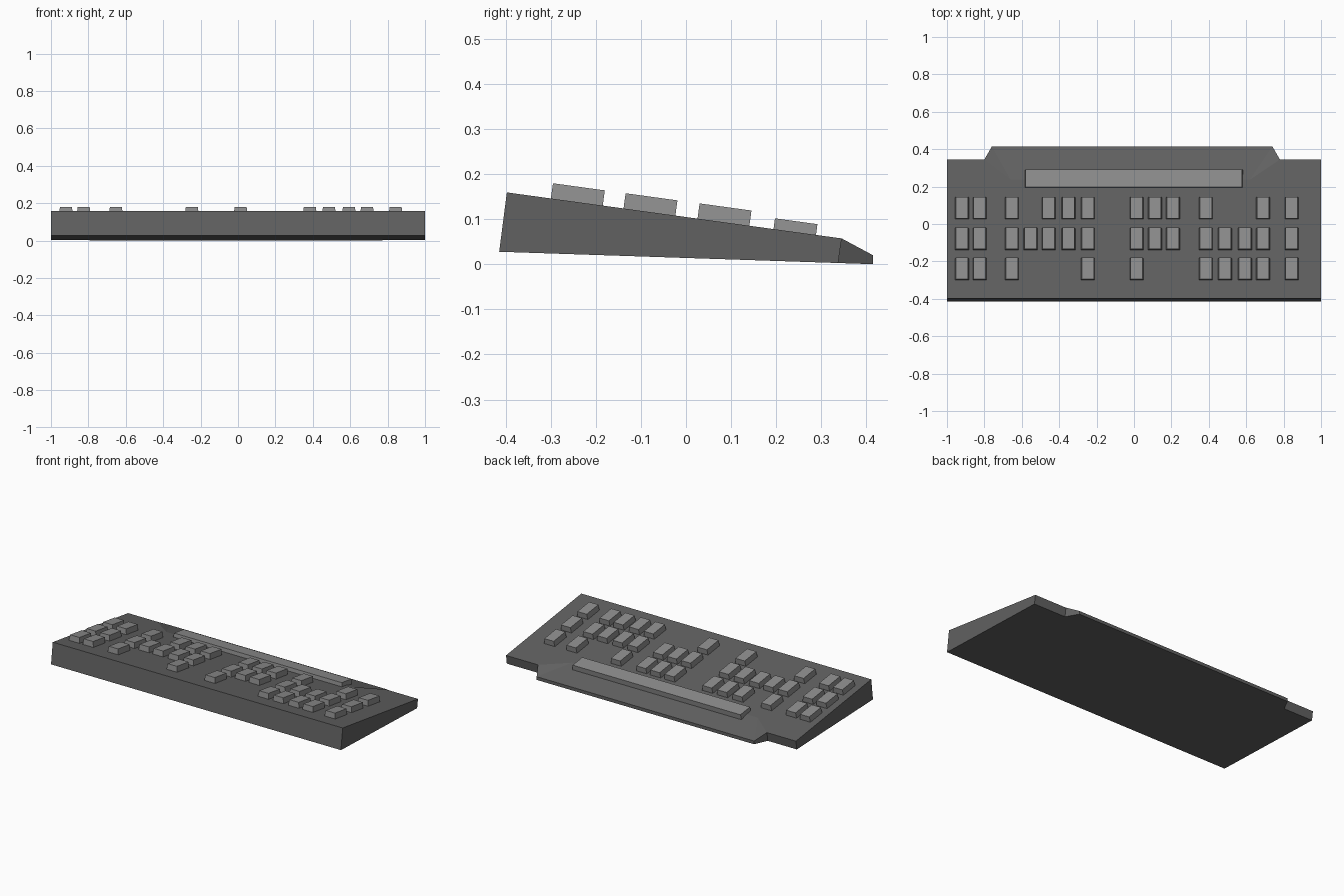
import bpy, bmesh, math
from mathutils import Matrix, Vector

if "Cube" in bpy.data.objects:
    bpy.data.objects.remove(bpy.data.objects["Cube"])


def material(name, v):
    m = bpy.data.materials.new(name)
    m.diffuse_color = (v, v, v, 1)
    m.use_nodes = True
    m.node_tree.nodes["Principled BSDF"].inputs["Base Color"].default_value = m.diffuse_color
    return m


dark = material("dark grey plastic", 0.12)
light = material("light grey plastic", 0.27)

SLOPE = (0.057 - 0.159) / 0.742
TILT = Matrix.Rotation(math.atan(SLOPE), 4, 'X')


def deck(y):
    """Height of the sloping key deck."""
    return 0.159 + SLOPE * (y + 0.397)


def under(y):
    """Height of the sloping underside."""
    return 0.0275 * (0.414 - y) / 0.829


def finish(bm, name, mat):
    bmesh.ops.recalc_face_normals(bm, faces=bm.faces[:])
    me = bpy.data.meshes.new(name)
    bm.to_mesh(me)
    bm.free()
    me.materials.append(mat)
    ob = bpy.data.objects.new(name, me)
    bpy.context.collection.objects.link(ob)
    return ob


# Wedge case: outline extruded between two slopes, with a back lip
bm = bmesh.new()
xs = [-1, 1, 1, 0.78, 0.74, -0.76, -0.80, -1]
top_y = [-0.397, -0.397, 0.345, 0.345, 0.414, 0.414, 0.345, 0.345]
low_y = [-0.414, -0.414, 0.337, 0.337, 0.414, 0.414, 0.337, 0.337]
low = [bm.verts.new((x, y, under(y))) for x, y in zip(xs, low_y)]
top = [bm.verts.new((x, y, 0.02 if y > 0.4 else deck(y))) for x, y in zip(xs, top_y)]
fold = [bm.verts.new((x, 0.237, deck(0.237))) for x in (0.62, -0.66)]
bm.faces.new(low[::-1])
for i in range(8):
    j = (i + 1) % 8
    bm.faces.new((low[i], low[j], top[j], top[i]))
bm.faces.new(top[:4] + fold + top[6:])              # key deck
bm.faces.new((fold[1], fold[0], top[4], top[5]))    # lip slope
bm.faces.new((fold[0], top[3], top[4]))             # lip corners
bm.faces.new((fold[1], top[5], top[6]))
finish(bm, "case", dark)


# Keys: slightly tapered boxes lying on the deck
def key(name, x, y, width, length, height, sink):
    bm = bmesh.new()
    bmesh.ops.create_cube(bm, size=1)
    for v in bm.verts:
        up = v.co.z > 0
        v.co.x *= width - (0.010 if up else 0)
        v.co.y *= length
        v.co.z = height if up else -sink
    bm.transform(Matrix.Translation(Vector((x, y, deck(y)))) @ TILT)
    finish(bm, name, light)


columns = [-0.92, -0.825, -0.653, -0.553, -0.456, -0.35, -0.247, 0.014,
           0.112, 0.208, 0.384, 0.486, 0.593, 0.69, 0.843]
rows = [(-0.242, "111000110011111"),
        (-0.081, "111111111111111"),
        (0.083, "111011111110011")]
for r, (y, pattern) in enumerate(rows):
    for c, (x, on) in enumerate(zip(columns, pattern)):
        if on == "1":
            key(f"key_{r + 1}_{c + 1}", x, y, 0.074, 0.116, 0.034, 0.002)

# Space bar overhangs the lip slope, so it reaches further down
key("space_bar", -0.001, 0.241, 1.167, 0.095, 0.024, 0.012)
